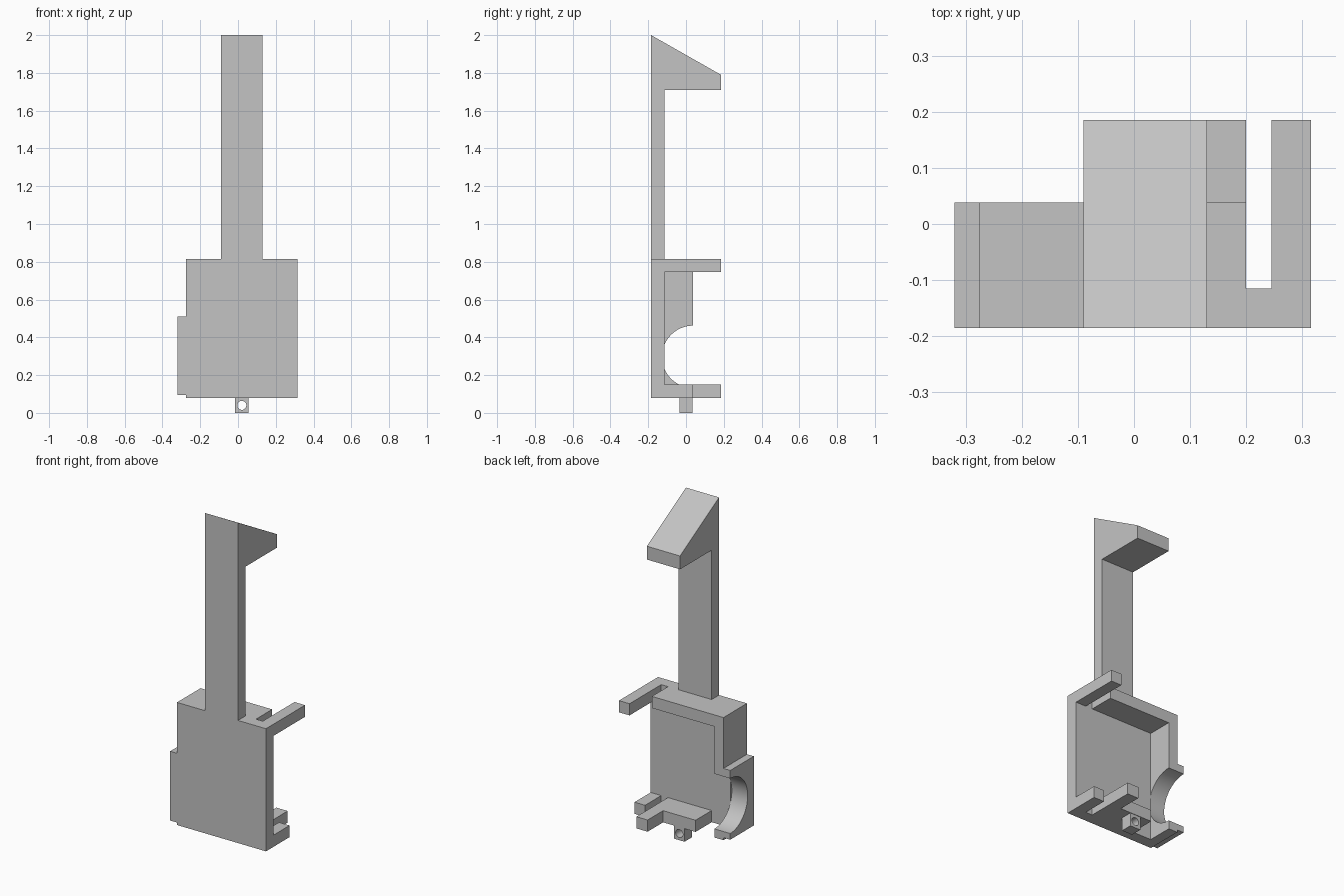
import bpy, bmesh, math

if "Cube" in bpy.data.objects:
    bpy.data.objects.remove(bpy.data.objects["Cube"])

grey = bpy.data.materials.new("plain grey")
grey.use_nodes = True
grey.diffuse_color = (0.55, 0.55, 0.55, 1)
grey.node_tree.nodes["Principled BSDF"].inputs["Base Color"].default_value = grey.diffuse_color


def prism(name, outline, axis, start, end):
    """Extrude a flat outline along an axis; the outline uses the other two axes in order."""
    bm = bmesh.new()

    def place(p):
        co = list(p)
        co.insert("xyz".index(axis), start)
        return bm.verts.new(co)

    face = bm.faces.new([place(p) for p in outline])
    extruded = bmesh.ops.extrude_face_region(bm, geom=[face])
    offset = [0, 0, 0]
    offset["xyz".index(axis)] = end - start
    moved = [g for g in extruded["geom"] if isinstance(g, bmesh.types.BMVert)]
    bmesh.ops.translate(bm, verts=moved, vec=offset)
    bmesh.ops.recalc_face_normals(bm, faces=bm.faces)
    mesh = bpy.data.meshes.new(name)
    bm.to_mesh(mesh)
    bm.free()
    mesh.materials.append(grey)
    obj = bpy.data.objects.new(name, mesh)
    bpy.context.collection.objects.link(obj)
    return obj


def rect(u0, u1, v0, v1):
    return [(u0, v0), (u1, v0), (u1, v1), (u0, v1)]


def arc(cu, cv, r, a0, a1, n=32):
    angles = [math.radians(a0 + (a1 - a0) * i / n) for i in range(n + 1)]
    return [(cu + r * math.cos(a), cv + r * math.sin(a)) for a in angles]


FRONT, INNER, RIM, BACK = -0.185, -0.115, 0.038, 0.185
BASE, LEDGE, SHELF, TOP = 0.08, 0.15, 0.745, 0.815
WALL = -0.215

# Back plate, up to the underside of the shelf
prism("back_plate", rect(WALL, 0.315, BASE, SHELF), "y", FRONT, INNER)

# Top shelf with a slot beside the long prong
prism("top_shelf", [(-0.275, FRONT), (0.315, FRONT), (0.315, BACK), (0.245, BACK),
                    (0.245, INNER), (0.2, INNER), (0.2, RIM), (-0.275, RIM)],
      "z", SHELF, TOP)

# Tall arm ending in a sloped hook
prism("arm_and_hook", [(FRONT, TOP), (INNER, TOP), (INNER, 1.71), (BACK, 1.71),
                       (BACK, 1.79), (FRONT, 2)], "x", -0.09, 0.13)

# Side wall and its outer pad, both with the round notch
notch = arc(RIM, 0.297, 0.165, 270, 90)
curved = []
for name, x0, x1, low, high in (("side_wall", -0.275, WALL, BASE, SHELF),
                                ("side_pad", -0.32, -0.275, 0.095, 0.51)):
    outline = [(FRONT, low), (RIM, low)] + notch + [(RIM, high), (FRONT, high)]
    curved.append(prism(name, outline, "x", x0, x1))

# Bottom ledge with its prong, and the short separate prong
prism("bottom_ledge", [(-0.09, INNER), (0.2, INNER), (0.2, BACK), (0.125, BACK),
                       (0.125, RIM), (-0.09, RIM)], "z", BASE, LEDGE)
prism("short_prong", rect(0.245, 0.315, INNER, RIM), "z", BASE, LEDGE)

# Hanging lug with a round hole, made from a mirrored half
half = [(0, 0), (0.035, 0), (0.035, BASE), (0, BASE)] + arc(0, 0.04, 0.024, 90, -90, 16)
lug = prism("hanging_lug", half, "y", -0.035, 0.035)
lug.location.x = 0.02
lug.modifiers.new("mirror", "MIRROR")
curved.append(lug)

# Smooth the round surfaces only
bpy.ops.object.select_all(action="DESELECT")
for obj in curved:
    obj.select_set(True)
bpy.context.view_layer.objects.active = lug
bpy.ops.object.shade_smooth_by_angle(angle=math.radians(30))
